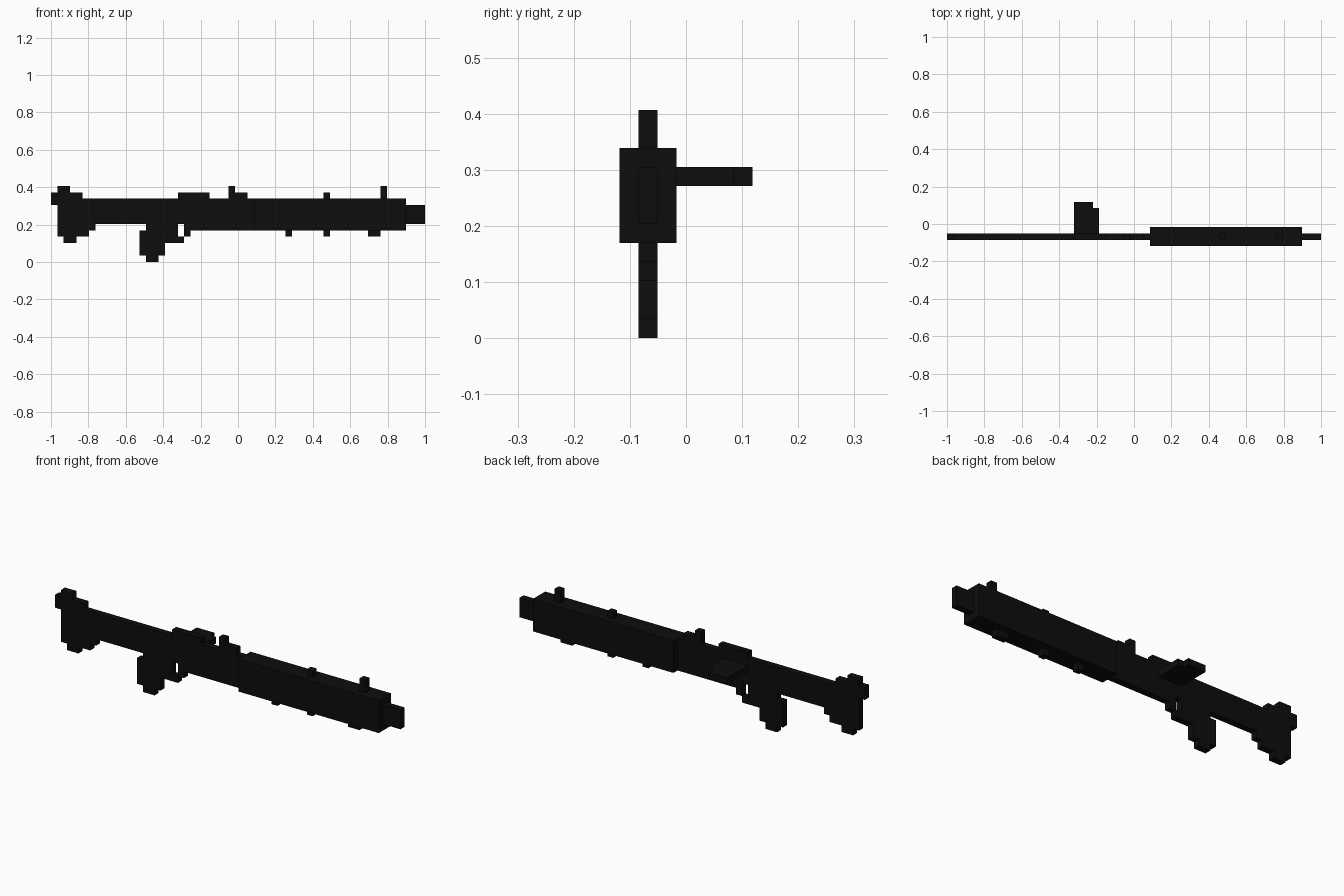
import bpy, bmesh

if "Cube" in bpy.data.objects:
    bpy.data.objects.remove(bpy.data.objects["Cube"])

# The model sits on a grid of 59 units along its length
U = 2 / 59
black = bpy.data.materials.new("near black")
black.diffuse_color = (0.004, 0.004, 0.004, 1)
black.use_nodes = True
black.node_tree.nodes["Principled BSDF"].inputs["Base Color"].default_value = black.diffuse_color


def prism(name, outline, lo, hi, plane="XZ"):
    """Extrude an outline in grid units: XZ runs along y, XY runs along z."""
    bm = bmesh.new()

    def place(a, b, d):
        p = (a, d, b) if plane == "XZ" else (a, b, d)
        return (p[0] * U - 1, (p[1] - 3.5) * U, p[2] * U)

    face = bm.faces.new([bm.verts.new(place(a, b, lo)) for a, b in outline])
    top = bmesh.ops.extrude_face_region(bm, geom=[face])["geom"]
    for v in top:
        if isinstance(v, bmesh.types.BMVert):
            v.co["xyz".index("y" if plane == "XZ" else "z")] += (hi - lo) * U
    bmesh.ops.recalc_face_normals(bm, faces=bm.faces)
    mesh = bpy.data.meshes.new(name)
    bm.to_mesh(mesh)
    bm.free()
    mesh.materials.append(black)
    ob = bpy.data.objects.new(name, mesh)
    bpy.context.collection.objects.link(ob)
    return ob


def box(name, x0, x1, z0, z1, y0=1, y1=2):
    return prism(name, [(x0, z0), (x1, z0), (x1, z1), (x0, z1)], y0, y1)


# Butt and stock, one unit thick with a stepped outline
prism("stock", [(0, 9), (1, 9), (1, 4), (2, 4), (2, 3), (4, 3), (4, 4), (6, 4),
                (6, 5), (7, 5), (7, 6), (15, 6), (15, 10), (5, 10), (5, 11),
                (3, 11), (3, 12), (1, 12), (1, 11), (0, 11)], 1, 2)

# Receiver with its raised cover and rear sight
prism("receiver", [(15, 6), (21, 6), (21, 5), (32, 5), (32, 10), (31, 10),
                   (31, 11), (29, 11), (29, 12), (28, 12), (28, 10), (25, 10),
                   (25, 11), (20, 11), (20, 10), (15, 10)], 1, 2)

# Grip joined to the trigger guard, leaving a gap behind the front post
prism("grip_and_guard", [(15, 6), (15, 5), (14, 5), (14, 1), (15, 1), (15, 0),
                         (17, 0), (17, 1), (18, 1), (18, 3), (21, 3), (21, 4),
                         (20, 4), (20, 6)], 1, 2)
box("guard_post", 21, 22, 4, 5)

# Side handle, a flat plate with a notched corner
prism("side_handle", [(20, 2), (24, 2), (24, 6), (23, 6), (23, 7), (20, 7)],
      8, 9, "XY")

# Wide fore-end and muzzle
box("fore_end", 32, 56, 5, 10, 0, 3)
box("muzzle", 56, 59, 6, 9)

# Sights and bands on the fore-end
box("front_sight", 52, 53, 10, 12)
box("upper_band", 43, 44, 10, 11)
for i, (a, b) in enumerate([(37, 38), (43, 44), (50, 52)]):
    box(f"lower_band_{i + 1}", a, b, 4, 5)
